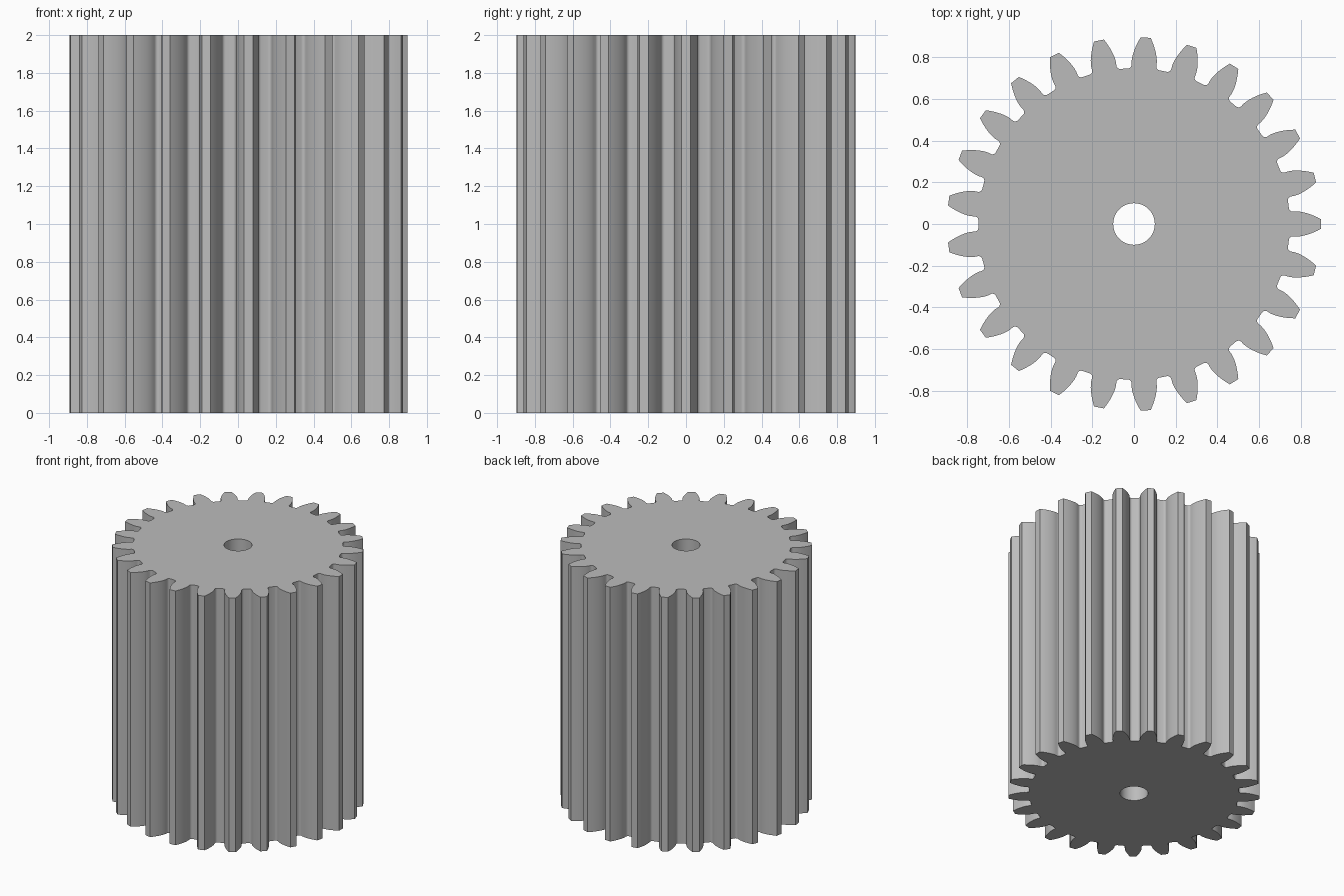
import bpy, bmesh, math

if "Cube" in bpy.data.objects:
    bpy.data.objects.remove(bpy.data.objects["Cube"])

TEETH = 25
HEIGHT = 2.0
TIP_R = 0.897
MODULE = TIP_R / (TEETH / 2 + 1)
PITCH_R = MODULE * TEETH / 2
ROOT_R = PITCH_R - 1.25 * MODULE
PRESSURE = math.radians(20)
BASE_R = PITCH_R * math.cos(PRESSURE)
BORE_R = 0.1
FILLET = 0.018


def inv(a):
    return math.tan(a) - a


def polar(r, a):
    return (r * math.cos(a), r * math.sin(a))


# Upper flank of one tooth as (radius, half angle), from root to tip
base_half = math.pi / (2 * TEETH) + inv(PRESSURE)
flank = []
for i in range(6):
    t = math.radians(90 * i / 5)
    r = ROOT_R + FILLET * (1 - math.cos(t))
    flank.append((r, base_half + FILLET * (1 - math.sin(t)) / r))
for i in range(8):
    r = BASE_R + (TIP_R - BASE_R) * i / 7
    flank.append((r, base_half - inv(math.acos(min(1, BASE_R / r)))))

# Repeat the tooth around the circle
outline = []
for k in range(TEETH):
    c = 2 * math.pi * k / TEETH
    outline += [polar(r, c - a) for r, a in flank]
    outline += [polar(r, c + a) for r, a in reversed(flank)]
bore = [polar(BORE_R, 2 * math.pi * i / 48) for i in range(48)]

# Gear body: flat profile with a bore, extruded upward
bm = bmesh.new()
edges = []
for loop in (outline, bore):
    vs = [bm.verts.new((x, y, 0)) for x, y in loop]
    edges += [bm.edges.new((vs[i - 1], vs[i])) for i in range(len(vs))]
bmesh.ops.triangle_fill(bm, use_beauty=True, use_dissolve=False, edges=edges)
ext = bmesh.ops.extrude_face_region(bm, geom=bm.faces[:], use_keep_orig=True)
top = [g for g in ext["geom"] if isinstance(g, bmesh.types.BMVert)]
bmesh.ops.translate(bm, verts=top, vec=(0, 0, HEIGHT))
bmesh.ops.recalc_face_normals(bm, faces=bm.faces[:])
mesh = bpy.data.meshes.new("spur_gear")
bm.to_mesh(mesh)
bm.free()

steel = bpy.data.materials.new("plain grey")
steel.diffuse_color = (0.5, 0.5, 0.5, 1)
steel.use_nodes = True
steel.node_tree.nodes["Principled BSDF"].inputs["Base Color"].default_value = steel.diffuse_color
mesh.materials.append(steel)
gear = bpy.data.objects.new("spur_gear", mesh)
bpy.context.collection.objects.link(gear)
bpy.context.view_layer.objects.active = gear
gear.select_set(True)
bpy.ops.object.shade_smooth_by_angle(angle=math.radians(30))
